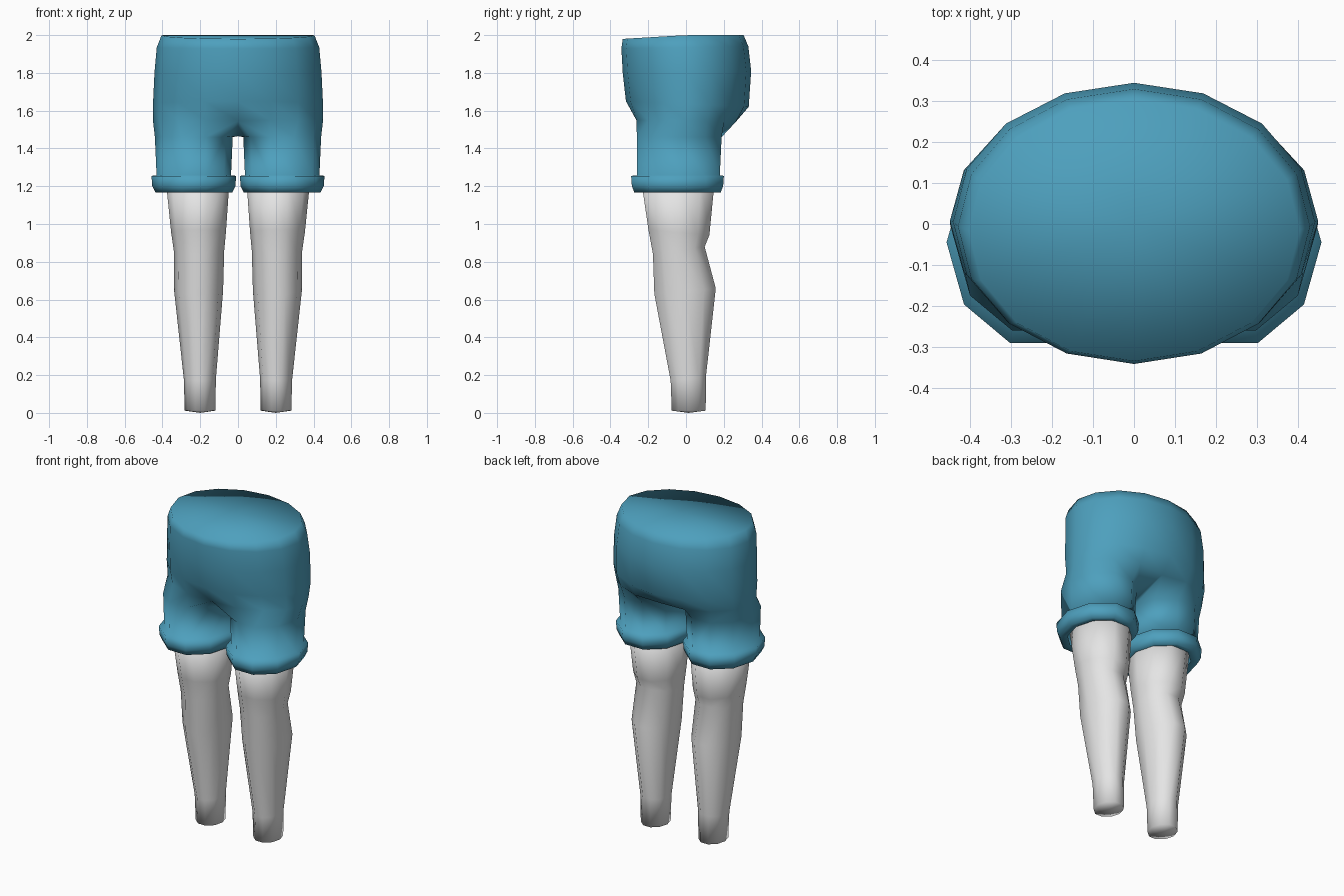
import bpy, bmesh, math

if "Cube" in bpy.data.objects:
    bpy.data.objects.remove(bpy.data.objects["Cube"])


def material(name, rgb):
    m = bpy.data.materials.new(name)
    m.diffuse_color = (*rgb, 1)
    m.use_nodes = True
    m.node_tree.nodes["Principled BSDF"].inputs["Base Color"].default_value = m.diffuse_color
    return m


blue = material("teal_cloth", (0.075, 0.35, 0.51))
white = material("pale_grey", (0.78, 0.78, 0.78))


def ring(bm, n, cx, cy, rx, ry, z_front, z_back, side=1):
    """Oval loop of n vertices, tilted from z_front to z_back."""
    out = []
    for i in range(n):
        a = 2 * math.pi * i / n
        t = (math.sin(a) + 1) / 2
        out.append(bm.verts.new((side * (cx + rx * math.cos(a)), cy + ry * math.sin(a),
                                 z_front + (z_back - z_front) * t)))
    return out


def bridge(bm, a, b):
    n = len(a)
    for i in range(n):
        j = (i + 1) % n
        bm.faces.new((a[i], a[j], b[j], b[i]))


def fan(bm, loop, co):
    c = bm.verts.new(co)
    for i in range(len(loop)):
        bm.faces.new((loop[i], loop[(i + 1) % len(loop)], c))


def finish(bm, name, mat):
    bmesh.ops.recalc_face_normals(bm, faces=bm.faces)
    for f in bm.faces:
        f.smooth = True
    me = bpy.data.meshes.new(name)
    bm.to_mesh(me)
    bm.free()
    me.materials.append(mat)
    ob = bpy.data.objects.new(name, me)
    bpy.context.collection.objects.link(ob)
    return ob


# Shorts: closed waist, hips, then two trouser legs with rolled cuffs
bm = bmesh.new()
# half width, front y, back y, front z, back z
hips = [(0.405, -0.335, 0.305, 1.98, 2.0),
        (0.43, -0.342, 0.33, 1.93, 1.94),
        (0.442, -0.335, 0.345, 1.80, 1.81),
        (0.45, -0.318, 0.332, 1.65, 1.62),
        (0.45, -0.283, 0.285, 1.55, 1.54)]
loops = [ring(bm, 16, 0, (f + b) / 2, w, (b - f) / 2, zf, zb) for w, f, b, zf, zb in hips]
for v in loops[0]:
    v.co.z = min(2.0, 2.0 + 0.06 * v.co.y)
fan(bm, loops[0], (0, 0, 1.998))
for a, b in zip(loops, loops[1:]):
    bridge(bm, a, b)

hip = loops[-1]
crotch = bm.verts.new((0, -0.03, 1.465))
hip[12].co.y, hip[12].co.z = -0.26, 1.545
hip[4].co.y, hip[4].co.z = 0.25, 1.53

# trouser leg and cuff: centre y, half width, half depth, z
trouser = [(-0.036, 0.206, 0.236, 1.46),
           (-0.04, 0.197, 0.230, 1.257),
           (-0.045, 0.224, 0.258, 1.255),
           (-0.045, 0.220, 0.254, 1.20),
           (-0.045, 0.203, 0.240, 1.166),
           (-0.043, 0.160, 0.195, 1.172)]
for side in (1, -1):
    # half of the hip loop plus the crotch vertex gives ten points
    ids = [0, 1, 2, 3, 4, None, 12, 13, 14, 15]
    prev = [crotch if i is None else hip[i if side == 1 else (8 - i) % 16] for i in ids]
    for cy, rx, ry, z in trouser:
        cur = ring(bm, 10, 0.234, cy, rx, ry, z, z, side)
        bridge(bm, prev, cur)
        prev = cur
finish(bm, "shorts", blue)

# Bare legs: inner x, outer x, front y, back y, front z, back z
leg = [(0.045, 0.382, -0.247, 0.162, 1.23, 1.23),
       (0.064, 0.354, -0.207, 0.132, 0.97, 0.94),
       (0.073, 0.340, -0.182, 0.106, 0.84, 0.88),
       (0.079, 0.338, -0.176, 0.166, 0.63, 0.66),
       (0.117, 0.287, -0.086, 0.110, 0.17, 0.19),
       (0.120, 0.282, -0.080, 0.109, 0.012, 0.012)]
for side, name in ((1, "right_leg"), (-1, "left_leg")):
    bm = bmesh.new()
    loops = [ring(bm, 10, (x0 + x1) / 2, (f + b) / 2, (x1 - x0) / 2, (b - f) / 2, zf, zb, side)
             for x0, x1, f, b, zf, zb in leg]
    for a, b in zip(loops, loops[1:]):
        bridge(bm, a, b)
    fan(bm, loops[0], (side * 0.21, -0.04, 1.23))
    fan(bm, loops[-1], (side * 0.2, 0.014, 0.0))
    finish(bm, name, white)
